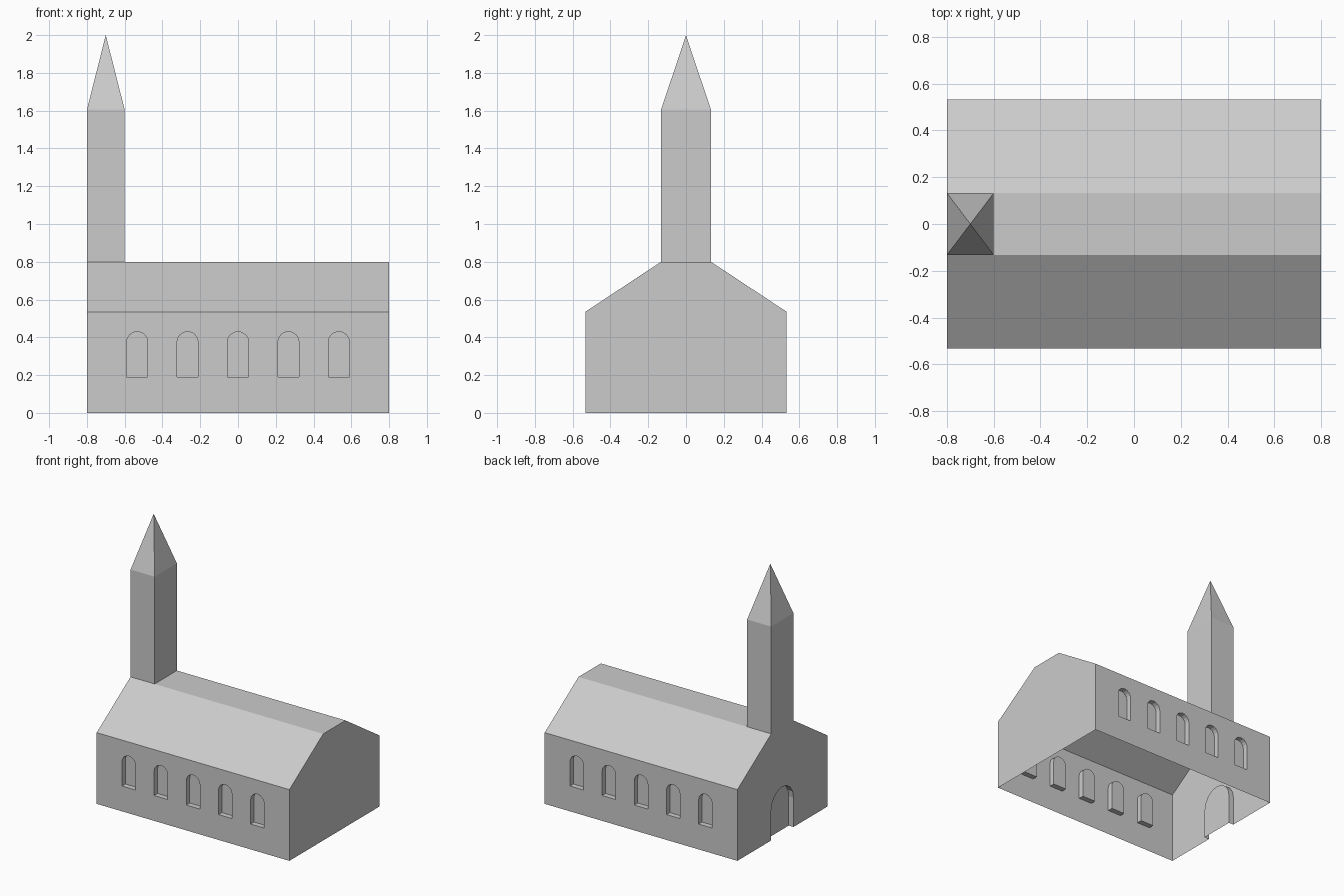
import bpy, bmesh, math
from mathutils import Vector

if "Cube" in bpy.data.objects:
    bpy.data.objects.remove(bpy.data.objects["Cube"])

L, W, T = 0.8, 0.533, 0.132        # half length, half width, half ridge width
EAVE, RIDGE, TOWER, TIP = 0.535, 0.8, 1.605, 2.0
DEPTH = 0.04                       # recess depth of windows and door


def make_object(name, bm):
    bmesh.ops.recalc_face_normals(bm, faces=bm.faces[:])
    mesh = bpy.data.meshes.new(name)
    bm.to_mesh(mesh)
    bm.free()
    ob = bpy.data.objects.new(name, mesh)
    bpy.context.scene.collection.objects.link(ob)
    return ob


def arch(bm, origin, across, inward, half, bottom, spring, segs=8):
    """Arched prism straddling a wall, reaching DEPTH inside it."""
    pts = [(half, bottom)]
    pts += [(half * math.cos(math.pi * i / segs), spring + half * math.sin(math.pi * i / segs))
            for i in range(segs + 1)]
    pts.append((-half, bottom))
    rings = [[bm.verts.new(origin + across * u + inward * d + Vector((0, 0, z)))
              for u, z in pts] for d in (-0.05, DEPTH)]
    bm.faces.new(rings[0])
    bm.faces.new(rings[1])
    n = len(pts)
    for i in range(n):
        j = (i + 1) % n
        bm.faces.new((rings[0][i], rings[0][j], rings[1][j], rings[1][i]))


# nave: gable profile swept along x, with one short bay under the tower
bm = bmesh.new()
profile = [(-W, 0), (W, 0), (W, EAVE), (T, RIDGE), (-T, RIDGE), (-W, EAVE)]
rings = [[bm.verts.new((x, y, z)) for y, z in profile] for x in (-L, -0.6, L)]
bm.faces.new(rings[0])
bm.faces.new(rings[2])
for a, b in zip(rings, rings[1:]):
    for i in range(6):
        j = (i + 1) % 6
        f = bm.faces.new((a[i], a[j], b[j], b[i]))
        if i == 3 and a is rings[0]:
            tower_base = f

# tower raised from the ridge bay, then a pointed spire
ext = bmesh.ops.extrude_face_region(bm, geom=[tower_base])["geom"]
for v in ext:
    if isinstance(v, bmesh.types.BMVert):
        v.co.z = TOWER
top = [f for f in ext if isinstance(f, bmesh.types.BMFace)]
if tower_base.is_valid:
    bmesh.ops.delete(bm, geom=[tower_base], context='FACES_ONLY')
tip = bmesh.ops.poke(bm, faces=top)["verts"][0]
tip.co.z = TIP
church = make_object("church", bm)

# cutters: five windows per side and the entrance door
bm = bmesh.new()
for side in (-1, 1):
    for k in range(-2, 3):
        arch(bm, Vector((k * 0.267, side * W, 0)), Vector((1, 0, 0)),
             Vector((0, -side, 0)), 0.056, 0.19, 0.374)
arch(bm, Vector((-L, 0, 0)), Vector((0, 1, 0)), Vector((1, 0, 0)), 0.133, -0.1, 0.22)
cutter = make_object("opening_cutter", bm)
cutter.hide_render = True

# carve the recesses
mod = church.modifiers.new("recesses", 'BOOLEAN')
mod.operation = 'DIFFERENCE'
mod.solver = 'EXACT'
mod.object = cutter
bpy.context.view_layer.update()
carved = bpy.data.meshes.new_from_object(
    church.evaluated_get(bpy.context.evaluated_depsgraph_get()))
church.modifiers.clear()
church.data = carved
bpy.data.objects.remove(cutter)

# open underside: the building is a hollow shell
bm = bmesh.new()
bm.from_mesh(carved)
floor = [f for f in bm.faces if all(abs(v.co.z) < 1e-4 for v in f.verts)]
bmesh.ops.delete(bm, geom=floor, context='FACES')
bm.to_mesh(carved)
bm.free()
